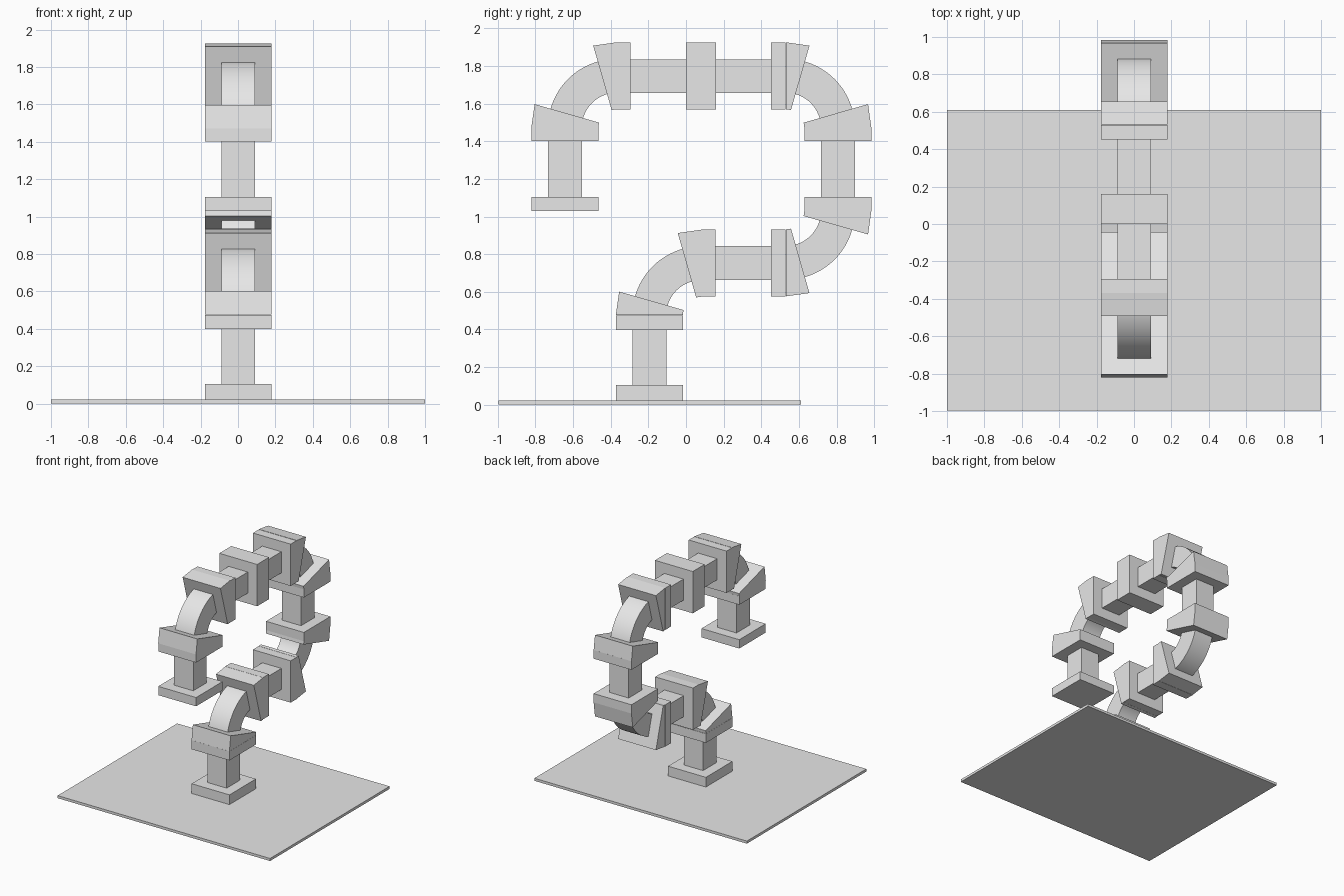
import bpy, bmesh, math

if "Cube" in bpy.data.objects:
    bpy.data.objects.remove(bpy.data.objects["Cube"])

mat = bpy.data.materials.new("light grey")
mat.diffuse_color = (0.8, 0.8, 0.8, 1)
mat.use_nodes = True
mat.node_tree.nodes["Principled BSDF"].inputs["Base Color"].default_value = mat.diffuse_color

XC = 0.002           # pipe centre in x
TUBE, FLANGE = 0.09, 0.178   # half widths
BEND = 0.276         # bend radius
WEDGE = 16           # angle of the tilted collars, degrees


def finish(name, bm):
    bmesh.ops.recalc_face_normals(bm, faces=bm.faces)
    me = bpy.data.meshes.new(name)
    bm.to_mesh(me)
    bm.free()
    me.materials.append(mat)
    ob = bpy.data.objects.new(name, me)
    bpy.context.collection.objects.link(ob)
    return ob


def box(name, x0, x1, y0, y1, z0, z1):
    bm = bmesh.new()
    bmesh.ops.create_cube(bm, size=1)
    for v in bm.verts:
        v.co = (x1 if v.co.x > 0 else x0, y1 if v.co.y > 0 else y0, z1 if v.co.z > 0 else z0)
    return finish(name, bm)


def upright(name, y, z0, z1, h):
    return box(name, XC - h, XC + h, y - h, y + h, z0, z1)


def level(name, z, y0, y1, h):
    return box(name, XC - h, XC + h, y0, y1, z - h, z + h)


def sweep(name, c, a0, a1, h, n):
    """Square section swept about a bend centre in the y-z plane."""
    bm = bmesh.new()
    rings = []
    for i in range(n + 1):
        a = math.radians(a0 + (a1 - a0) * i / n)
        rings.append([bm.verts.new((XC + sx * h,
                                    c[0] + (BEND + sr * h) * math.cos(a),
                                    c[1] + (BEND + sr * h) * math.sin(a)))
                      for sx, sr in ((-1, -1), (1, -1), (1, 1), (-1, 1))])
    for r, s in zip(rings, rings[1:]):
        for k in range(4):
            bm.faces.new((r[k], r[(k + 1) % 4], s[(k + 1) % 4], s[k]))
    bm.faces.new(rings[0])
    bm.faces.new(rings[-1])
    return finish(name, bm)


# base plate
box("base_plate", -1, 1, -0.997, 0.61, 0, 0.022)

# upright pipes: y, (flange, tube, flange) heights
for label, y, zs in (("lower", -0.194, (0.022, 0.105, 0.398, 0.475)),
                     ("right", 0.807, (1.03, 1.105, 1.402, 1.475)),
                     ("end", -0.643, (1.03, 1.105, 1.402, 1.475))):
    upright(label + "_bottom_flange", y, zs[0], zs[1], FLANGE)
    upright(label + "_tube", y, zs[1], zs[2], TUBE)
    upright(label + "_top_flange", y, zs[2], zs[3], FLANGE)

# level pipes
LOW, HIGH = 0.753, 1.746
for name, z, y0, y1, h in (("low_left_flange", LOW, 0.08, 0.157, FLANGE),
                           ("low_tube", LOW, 0.157, 0.452, TUBE),
                           ("low_right_flange", LOW, 0.452, 0.53, FLANGE),
                           ("top_right_flange", HIGH, 0.452, 0.53, FLANGE),
                           ("top_right_tube", HIGH, 0.16, 0.452, TUBE),
                           ("top_middle_flange", HIGH, 0.0, 0.16, FLANGE),
                           ("top_left_tube", HIGH, -0.294, 0.0, TUBE),
                           ("top_left_flange", HIGH, -0.368, -0.294, FLANGE)):
    level(name, z, y0, y1, h)

# curved elbows with a tilted collar at each end
for i, (c, a) in enumerate((((0.081, 0.476), 90), ((0.531, 1.03), 270),
                            ((0.531, 1.472), 0), ((-0.368, 1.472), 90))):
    ob = sweep(f"elbow_{i + 1}", c, a, a + 90, TUBE, 20)
    bpy.ops.object.select_all(action='DESELECT')
    ob.select_set(True)
    bpy.context.view_layer.objects.active = ob
    bpy.ops.object.shade_smooth_by_angle(angle=math.radians(30))
    sweep(f"elbow_{i + 1}_collar_a", c, a, a + WEDGE, FLANGE, 1)
    sweep(f"elbow_{i + 1}_collar_b", c, a + 90 - WEDGE, a + 90, FLANGE, 1)
